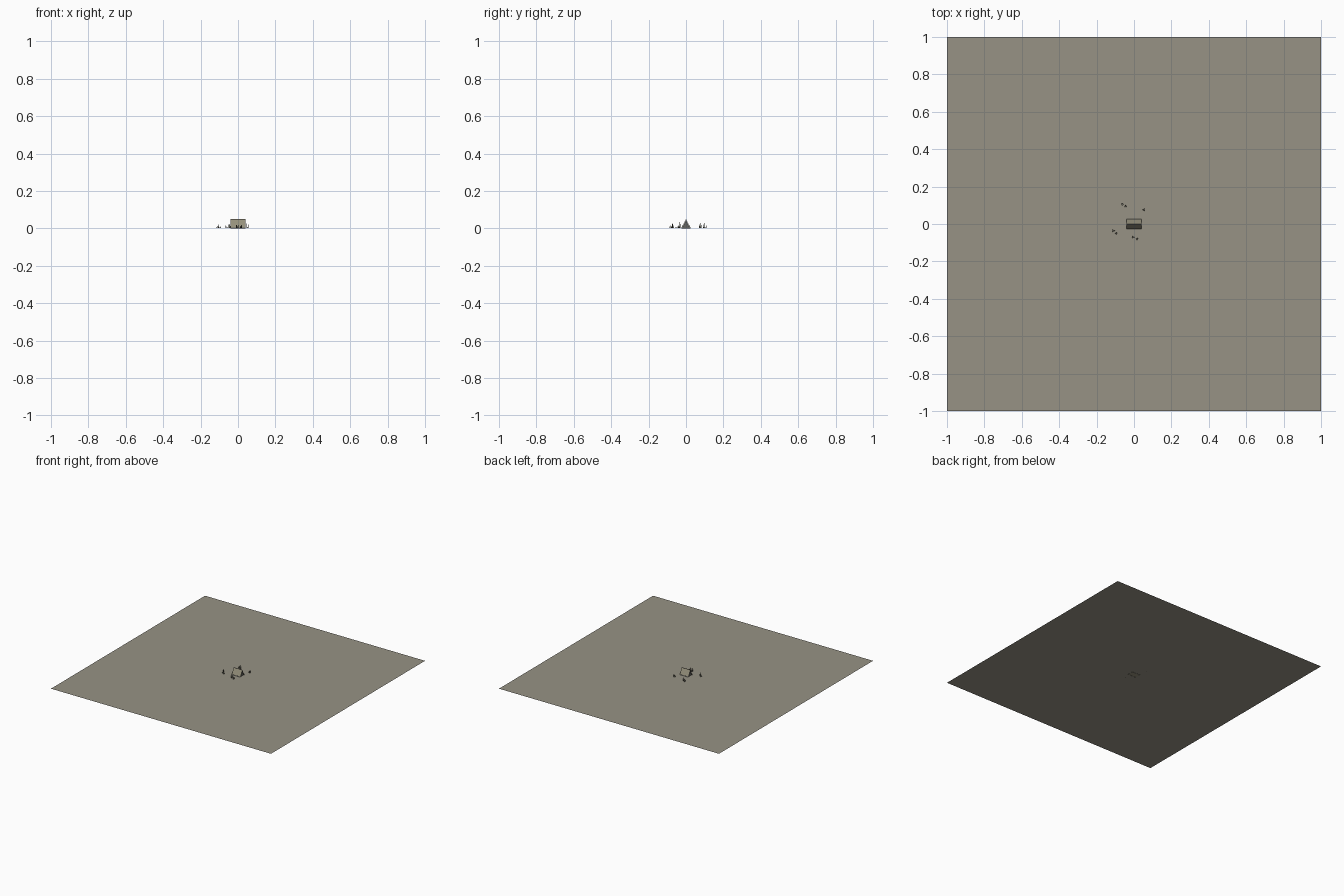
import bpy, bmesh, math

if "Cube" in bpy.data.objects:
    bpy.data.objects.remove(bpy.data.objects["Cube"])


def material(name, rgb):
    m = bpy.data.materials.new(name)
    m.diffuse_color = (*rgb, 1)
    m.use_nodes = True
    m.node_tree.nodes["Principled BSDF"].inputs["Base Color"].default_value = m.diffuse_color
    return m


GROUND = material("dusty ground", (0.31, 0.29, 0.235))
CANVAS = material("beige canvas", (0.30, 0.28, 0.20))
DARK = material("dark end canvas", (0.13, 0.13, 0.12))
WOOD = material("dark wood", (0.07, 0.06, 0.045))
GRASS = material("dry grass", (0.10, 0.10, 0.07))


def finish(bm, name, mats):
    bmesh.ops.recalc_face_normals(bm, faces=bm.faces)
    me = bpy.data.meshes.new(name)
    bm.to_mesh(me)
    bm.free()
    for m in mats:
        me.materials.append(m)
    ob = bpy.data.objects.new(name, me)
    bpy.context.collection.objects.link(ob)
    return ob


def prism(name, profile, x0, x1, mats):
    """Extrude a (y, z) profile along x; end caps use the last material."""
    bm = bmesh.new()
    a = [bm.verts.new((x0, y, z)) for y, z in profile]
    b = [bm.verts.new((x1, y, z)) for y, z in profile]
    n = len(profile)
    for i in range(n):
        bm.faces.new((a[i], a[(i + 1) % n], b[(i + 1) % n], b[i]))
    for cap in (a, b):
        bm.faces.new(cap).material_index = len(mats) - 1
    return finish(bm, name, mats)


# Flat ground sheet
bm = bmesh.new()
bm.faces.new([bm.verts.new((x, y, 0.001)) for x, y in ((-1, -1), (1, -1), (1, 1), (-1, 1))])
bm.normal_update()
finish(bm, "ground", [GROUND])

# Tent: ridge runs along x
prism("tent_body", [(-0.022, 0), (0.022, 0), (0, 0.046)], -0.036, 0.036, [CANVAS, DARK])
prism("tent_roof", [(-0.026, 0), (-0.0235, 0), (0, 0.047), (0.0235, 0), (0.026, 0), (0, 0.051)],
      -0.039, 0.039, [CANVAS])
prism("ridge_pole", [(-0.0012, 0.0485), (0.0012, 0.0485), (0.0012, 0.0515), (-0.0012, 0.0515)],
      -0.04, 0.04, [WOOD])
for s in (-1, 1):
    # Hem strips along the lower edges
    prism("tent_hem", [(s * 0.0265, 0), (s * 0.0255, 0), (s * 0.0235, 0.0045), (s * 0.0245, 0.0045)],
          -0.039, 0.039, [DARK])

# Grass tufts: a few thin leaning blades each (x, y, height)
TUFTS = [(-0.11, -0.036, 0.034), (-0.095, -0.05, 0.014),
         (-0.045, 0.095, 0.034), (-0.062, 0.105, 0.018),
         (0.052, 0.076, 0.034), (-0.005, -0.07, 0.034), (0.016, -0.08, 0.026)]
for k, (x, y, h) in enumerate(TUFTS):
    bm = bmesh.new()
    for j in range(3):
        a = 2.1 * j + 0.8 * k
        dx, dy = math.cos(a), math.sin(a)
        hh = h * (1, 0.7, 0.55)[j]
        cx, cy = x + dx * 0.004, y + dy * 0.004
        base = [bm.verts.new((cx + 0.0035 * math.cos(a + t * math.tau / 3),
                              cy + 0.0035 * math.sin(a + t * math.tau / 3), 0.001)) for t in range(3)]
        tip = bm.verts.new((cx + dx * 0.002, cy + dy * 0.002, hh))
        for t in range(3):
            bm.faces.new((base[t], base[(t + 1) % 3], tip))
        bm.faces.new(base)
    finish(bm, "grass_tuft", [GRASS])
